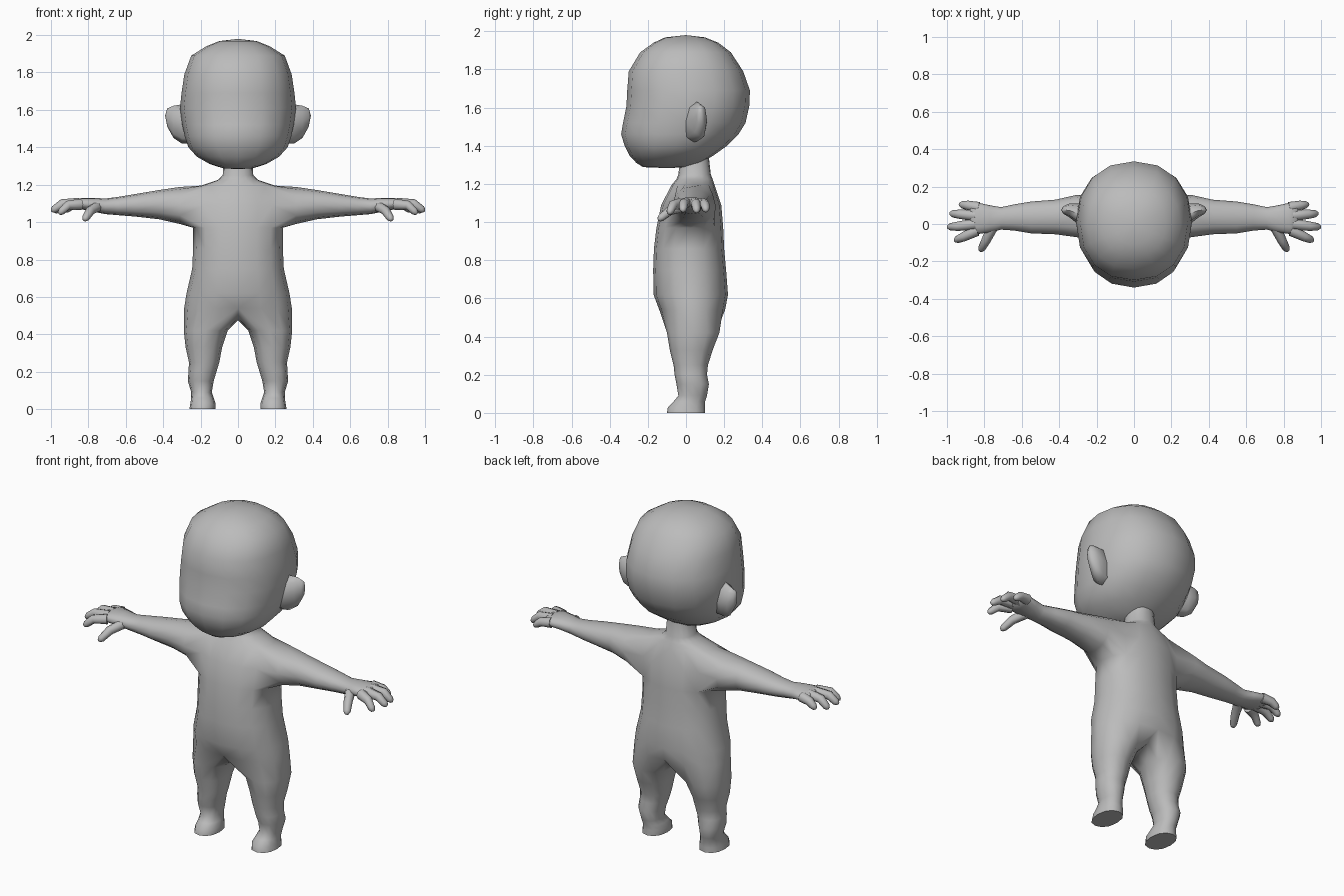
import bpy, bmesh, math
from mathutils import Vector

if "Cube" in bpy.data.objects:
    bpy.data.objects.remove(bpy.data.objects["Cube"])

skin = bpy.data.materials.new("grey_clay")
skin.diffuse_color = (0.5, 0.5, 0.5, 1)
skin.use_nodes = True
skin.node_tree.nodes["Principled BSDF"].inputs["Base Color"].default_value = skin.diffuse_color


def power(v, p):
    return math.copysign(abs(v) ** p, v)


def oval(a, lo_u, hi_u, lo_v, hi_v, p=0.9):
    """Point on a slightly squared oval filling the given box."""
    return ((lo_u + hi_u) / 2 + (hi_u - lo_u) / 2 * power(math.cos(a), p),
            (lo_v + hi_v) / 2 + (hi_v - lo_v) / 2 * power(math.sin(a), p))


def half_ring(bm, z, rx, y0, y1, p=0.9):
    """Right half of a horizontal ring, from front middle to back middle."""
    ring = []
    for k in range(-4, 5):
        x, y = oval(k * math.pi / 8, -rx, rx, y0, y1, p)
        ring.append(bm.verts.new((0 if abs(k) == 4 else x, y, z)))
    return ring


def skin_rings(bm, a, b, closed=True, skip=()):
    n = len(a)
    for j in range(n if closed else n - 1):
        if j not in skip:
            k = (j + 1) % n
            bm.faces.new((a[j], a[k], b[k], b[j]))


def fan(bm, ring, co, closed=True):
    tip = bm.verts.new(co)
    for j in range(len(ring) if closed else len(ring) - 1):
        bm.faces.new((ring[j], ring[(j + 1) % len(ring)], tip))


def finish(bm, name, angle=75):
    bmesh.ops.recalc_face_normals(bm, faces=bm.faces)
    me = bpy.data.meshes.new(name)
    bm.to_mesh(me)
    bm.free()
    me.materials.append(skin)
    ob = bpy.data.objects.new(name, me)
    bpy.context.collection.objects.link(ob)
    bpy.ops.object.select_all(action='DESELECT')
    ob.select_set(True)
    bpy.context.view_layer.objects.active = ob
    bpy.ops.object.shade_smooth_by_angle(angle=math.radians(angle))
    ob.modifiers.new("mirror", 'MIRROR')
    return ob


# Body: torso, neck, arm and leg in one half mesh, mirrored
TORSO = [(.54, .288, -.14, .205), (.62, .275, -.17, .22), (.75, .245, -.172, .21),
         (.86, .24, -.168, .2), (.97, .24, -.155, .195), (1.09, .25, -.13, .185),
         (1.195, .2, -.075, .15), (1.225, .11, -.05, .14), (1.25, .082, -.04, .13),
         (1.34, .075, -.03, .12)]
ARM = [(.31, -.07, .155, .99, 1.188), (.42, -.055, .13, 1.015, 1.172),
       (.55, -.05, .12, 1.03, 1.15), (.64, -.035, .105, 1.037, 1.135),
       (.71, -.03, .09, 1.043, 1.126), (.77, -.045, .1, 1.055, 1.13),
       (.83, -.053, .113, 1.067, 1.13), (.872, -.045, .105, 1.075, 1.122)]
LEG = [(.42, .055, .29, -.1, .175), (.33, .085, .28, -.085, .14),
       (.25, .1, .262, -.065, .115), (.2, .115, .265, -.06, .11),
       (.15, .13, .268, -.05, .12), (.09, .14, .25, -.04, .11),
       (.06, .13, .25, -.065, .1), (.03, .12, .255, -.095, .1),
       (0, .12, .26, -.1, .1)]
bm = bmesh.new()
rings = [half_ring(bm, *t) for t in TORSO]
for i in range(len(rings) - 1):
    hole = (2, 3, 4, 5) if i in (4, 5) else ()
    skin_rings(bm, rings[i], rings[i + 1], False, hole)
bm.faces.new(rings[-1])

# Arm grows from the hole in the shoulder
loop = rings[4][2:7] + [rings[5][6]] + rings[6][6:1:-1] + [rings[5][2]]
for x, y0, y1, z0, z1 in ARM:
    nxt = []
    for j in range(12):
        y, z = oval(math.radians(-90 + (j - 2) * 30), y0, y1, z0, z1)
        nxt.append(bm.verts.new((x, y, z)))
    skin_rings(bm, loop, nxt)
    loop = nxt
fan(bm, loop, (.885, .03, 1.1))

# Leg grows from half the hip ring plus the crotch line
crotch = [bm.verts.new((0, y, z)) for y, z in ((.12, .49), (.03, .475), (-.06, .485))]
loop = rings[0] + crotch
for z, x0, x1, y0, y1 in LEG:
    nxt = []
    for j in range(12):
        x, y = oval(math.radians((j - 4) * 30), x0, x1, y0, y1)
        nxt.append(bm.verts.new((x, y, z)))
    skin_rings(bm, loop, nxt)
    loop = nxt
bm.faces.new(loop)
finish(bm, "body")

# Head: wide skull with the face pushed forward at the cheeks
HEAD = [(1.968, .1, -.11, .1), (1.94, .17, -.17, .17), (1.89, .25, -.24, .235),
        (1.79, .287, -.3, .3), (1.69, .302, -.308, .335), (1.61, .31, -.312, .332),
        (1.52, .298, -.33, .312), (1.46, .285, -.34, .275), (1.4, .265, -.322, .215),
        (1.35, .22, -.297, .145), (1.31, .15, -.26, .08), (1.288, .08, -.225, .02)]
bm = bmesh.new()
rings = [half_ring(bm, *h) for h in HEAD]
for a, b in zip(rings, rings[1:]):
    skin_rings(bm, a, b, False)
fan(bm, rings[0], (0, 0, 1.98), False)
fan(bm, rings[-1], (0, -.1, 1.283), False)
finish(bm, "head", 180)

# Ears: thin flaps leaning backwards
EAR = [(.24, -.03, .1, 1.42, 1.61), (.3, .0, .11, 1.42, 1.63),
       (.345, .035, .11, 1.45, 1.622), (.378, .055, .095, 1.51, 1.608)]
bm = bmesh.new()
loop = None
for x, y0, y1, z0, z1 in EAR:
    nxt = [bm.verts.new((x, *oval(j * math.pi / 4, y0, y1, z0, z1))) for j in range(8)]
    if loop:
        skin_rings(bm, loop, nxt)
    else:
        bm.faces.new(nxt)
    loop = nxt
fan(bm, loop, (.39, .075, 1.57))
finish(bm, "ears")

# Fingers: tapered tubes, bent down at the tips
FINGERS = {
    "index_finger": ((.84, -.035, 1.095), (.91, -.068, 1.09), (.955, -.088, 1.047)),
    "middle_finger": ((.85, 0, 1.1), (.94, -.012, 1.098), (.994, -.016, 1.06)),
    "ring_finger": ((.85, .045, 1.1), (.93, .052, 1.098), (.98, .056, 1.055)),
    "little_finger": ((.83, .088, 1.097), (.89, .1, 1.09), (.93, .105, 1.06)),
    "thumb": ((.75, -.005, 1.085), (.79, -.085, 1.06), (.82, -.142, 1.013)),
}
for name, pts in FINGERS.items():
    p = [Vector(c) for c in pts]
    end = (p[2] - p[1]).normalized()
    path = [(p[0], .03), (p[1], .025), (p[2] - end * .015, .02), (p[2], .012)]
    dirs = [(p[1] - p[0]).normalized(), (p[2] - p[0]).normalized(), end, end]
    bm = bmesh.new()
    loop = None
    for (c, r), d in zip(path, dirs):
        side = d.cross(Vector((0, 0, 1))).normalized()
        up = side.cross(d)
        nxt = [bm.verts.new(c + (side * math.cos(a) + up * math.sin(a)) * r)
               for a in (j * math.pi / 4 for j in range(8))]
        if loop:
            skin_rings(bm, loop, nxt)
        else:
            bm.faces.new(nxt)
        loop = nxt
    fan(bm, loop, p[2] + end * .006)
    finish(bm, name)
